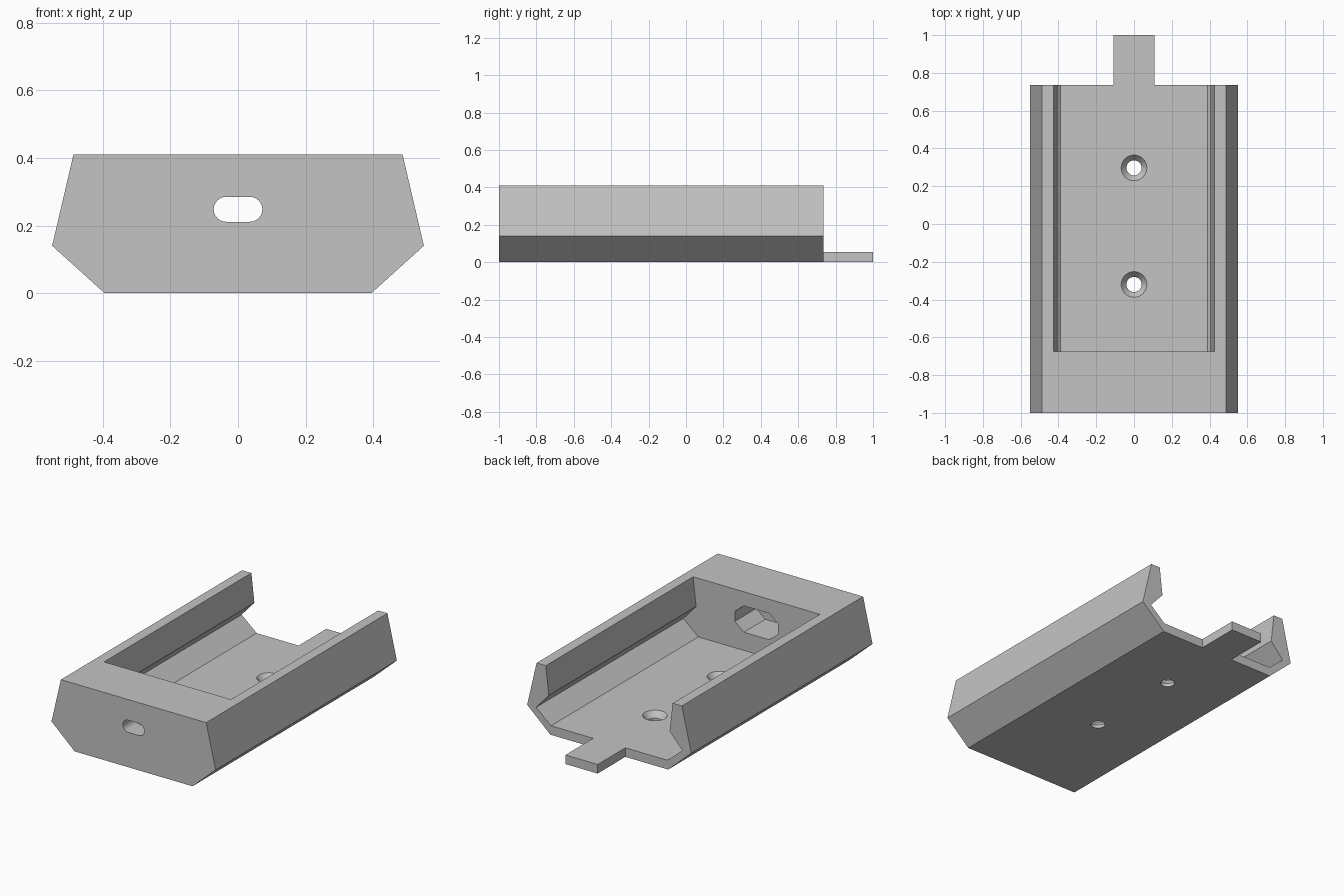
import bpy, bmesh, math

if "Cube" in bpy.data.objects:
    bpy.data.objects.remove(bpy.data.objects["Cube"])

grey = bpy.data.materials.new("plain grey")
grey.diffuse_color = (0.55, 0.55, 0.55, 1)
grey.use_nodes = True
grey.node_tree.nodes["Principled BSDF"].inputs["Base Color"].default_value = grey.diffuse_color


def prism(name, profile, y0, y1):
    """Extrude an (x, z) profile along y."""
    bm = bmesh.new()
    face = bm.faces.new([bm.verts.new((x, y0, z)) for x, z in profile])
    ext = bmesh.ops.extrude_face_region(bm, geom=[face])
    moved = [v for v in ext["geom"] if isinstance(v, bmesh.types.BMVert)]
    bmesh.ops.translate(bm, verts=moved, vec=(0, y1 - y0, 0))
    bmesh.ops.recalc_face_normals(bm, faces=bm.faces)
    return finish(name, bm)


def lathe(name, profile, y, sides=32):
    """Closed round plug around a vertical axis from (radius, z) rings."""
    bm = bmesh.new()
    rings = [[bm.verts.new((r * math.cos(2 * math.pi * i / sides),
                            y + r * math.sin(2 * math.pi * i / sides), z))
              for i in range(sides)] for r, z in profile]
    for a, b in zip(rings, rings[1:]):
        for i in range(sides):
            j = (i + 1) % sides
            bm.faces.new((a[i], a[j], b[j], b[i]))
    bm.faces.new(rings[0])
    bm.faces.new(rings[-1])
    bmesh.ops.recalc_face_normals(bm, faces=bm.faces)
    return finish(name, bm)


def finish(name, bm):
    me = bpy.data.meshes.new(name)
    bm.to_mesh(me)
    bm.free()
    me.materials.append(grey)
    ob = bpy.data.objects.new(name, me)
    bpy.context.collection.objects.link(ob)
    return ob


def mirrored(half):
    """Complete a right-hand profile with its left-hand reflection."""
    return half + [(-x, z) for x, z in reversed(half)]


def cut(target, cutter):
    mod = target.modifiers.new(cutter.name, "BOOLEAN")
    mod.operation = "DIFFERENCE"
    mod.solver = "EXACT"
    mod.object = cutter
    cutter.hide_render = True
    cutter.hide_set(True)


FLOOR, BACK = 0.055, 0.735

# Faceted outer body
body = prism("tray_body", mirrored([(0.395, 0), (0.55, 0.14), (0.487, 0.41)]), -1, BACK)

# Undercut channel, open at the top and the back
cut(body, prism("channel_cutter", mirrored(
    [(0.39, FLOOR), (0.49, 0.14), (0.405, 0.235), (0.425, 0.41), (0.43, 0.46)]), -0.675, 0.9))

# Chamfered pocket inside the front wall
cut(body, prism("pocket_cutter", mirrored(
    [(0.085, 0.165), (0.145, 0.215), (0.145, 0.275), (0.085, 0.325)]), -0.88, -0.6))

# Rounded slot through the front wall
r = 0.037
slot = [(0.035 + r * math.cos(a), 0.248 + r * math.sin(a))
        for a in [math.pi * (i / 12 - 0.5) for i in range(13)]]
cut(body, prism("slot_cutter", mirrored(slot), -1.1, -0.8))

# Countersunk screw holes in the floor
for i, y in enumerate((0.297, -0.32)):
    cut(body, lathe(f"screw_hole_cutter_{i + 1}",
                    [(0.04, -0.05), (0.04, 0.02), (0.068, FLOOR), (0.068, 0.1)], y))

# Flat tab at the back
prism("back_tab", [(-0.108, 0), (0.108, 0), (0.108, FLOOR), (-0.108, FLOOR)], BACK, 1)
